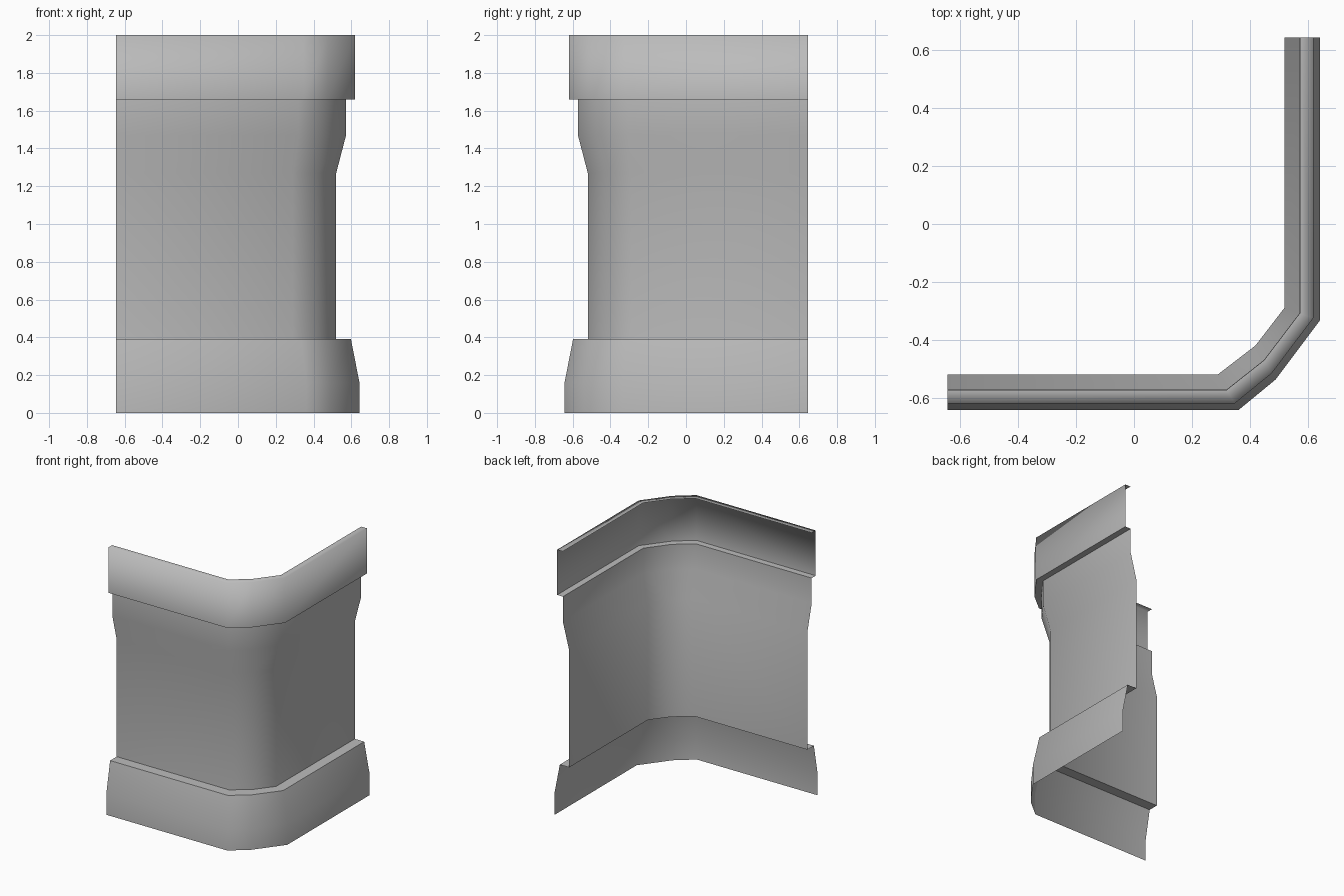
import bpy
import bmesh

if "Cube" in bpy.data.objects:
    bpy.data.objects.remove(bpy.data.objects["Cube"])

HALF = 0.645

# Wall section: (distance outward, height, crisp edge)
SECTION = [
    (0.643, 0.00, False), (0.643, 0.16, False),   # skirting
    (0.598, 0.39, True), (0.52, 0.39, True),      # skirting ledge
    (0.52, 1.27, False), (0.572, 1.47, False),    # wall and flared shoulder
    (0.572, 1.66, True), (0.62, 1.66, True),      # underside of top band
    (0.62, 2.00, False), (0.573, 2.00, False),    # top band and lip
]


def corner_path(d):
    """Plan of the wall at distance d: two arms joined by a softened corner."""
    g = d - 0.52
    return [(-HALF, -d), (0.29 + 0.58 * g, -d),
            (0.42 + 0.56 * g, -0.42 - 0.96 * g),
            (d, -0.29 - 0.35 * g), (d, HALF)]


def make_material(name, value):
    mat = bpy.data.materials.new(name)
    mat.use_nodes = True
    colour = (value, value, value, 1.0)
    mat.diffuse_color = colour
    mat.node_tree.nodes["Principled BSDF"].inputs["Base Color"].default_value = colour
    return mat


# Sweep the section along the corner path
bm = bmesh.new()
rings = [[bm.verts.new((x, y, z)) for x, y in corner_path(d)]
         for d, z, _ in SECTION]
for low, high in zip(rings, rings[1:]):
    for i in range(len(low) - 1):
        face = bm.faces.new((low[i], low[i + 1], high[i + 1], high[i]))
        face.smooth = True

# Keep the ledges crisp
for ring, (_, _, crisp) in zip(rings, SECTION):
    for a, b in zip(ring, ring[1:]):
        bm.edges.get((a, b)).smooth = not crisp

mesh = bpy.data.meshes.new("corner_wall")
bm.to_mesh(mesh)
bm.free()
mesh.materials.append(make_material("plain grey", 0.5))
wall = bpy.data.objects.new("corner_wall", mesh)
bpy.context.collection.objects.link(wall)
